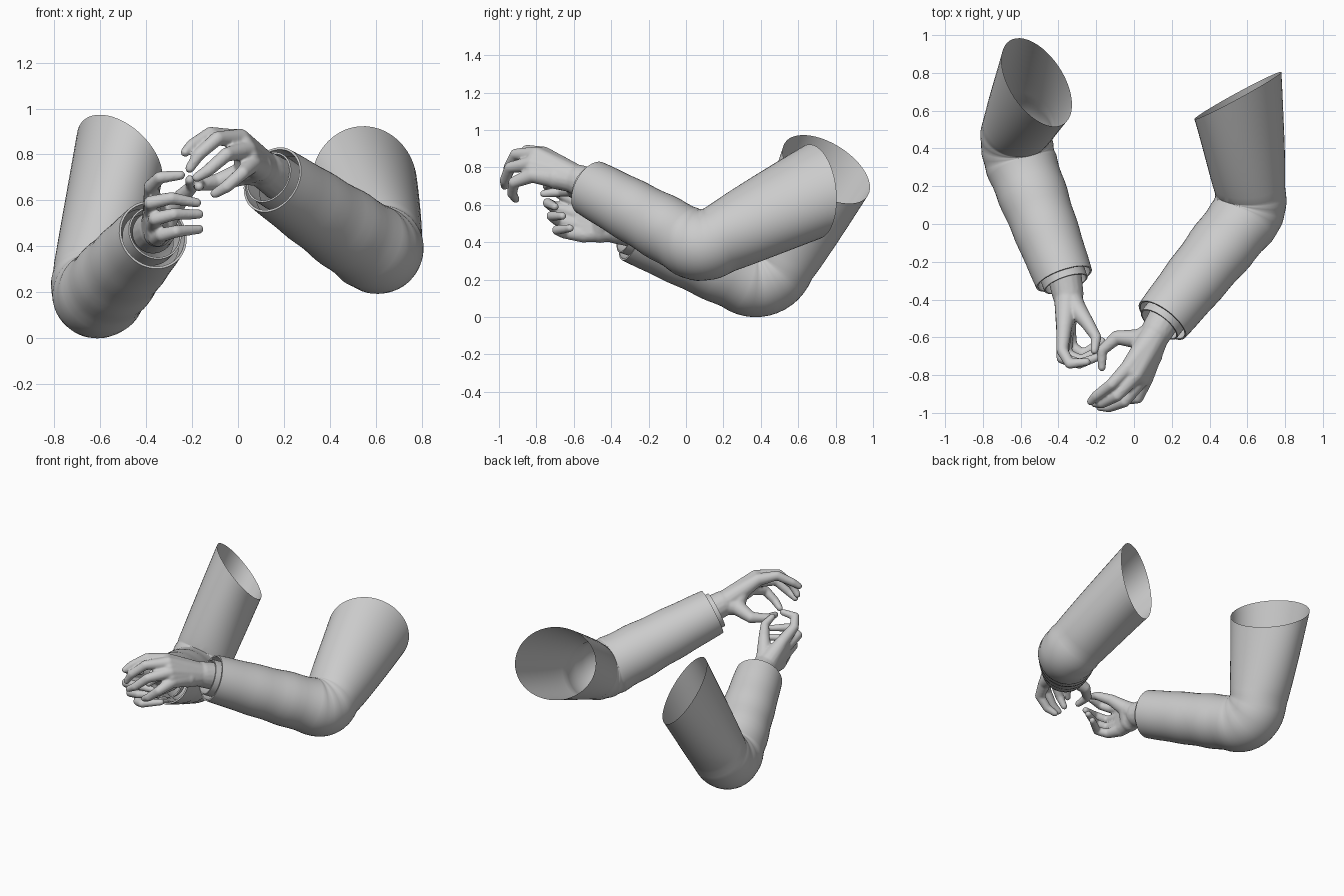
import bpy, bmesh, math
from mathutils import Vector

cube = bpy.data.objects.get("Cube")
if cube:
    bpy.data.objects.remove(cube, do_unlink=True)

grey = bpy.data.materials.new("plain grey")
grey.use_nodes = True
grey.diffuse_color = (0.6, 0.6, 0.6, 1)
grey.node_tree.nodes["Principled BSDF"].inputs["Base Color"].default_value = (0.6, 0.6, 0.6, 1)

SIDES = 48
SLIM = 0.95  # sleeve depth beside the elbow, relative to its width


def finish(bm, name):
    """Turn a bmesh into a smooth shaded object."""
    mesh = bpy.data.meshes.new(name)
    bm.normal_update()
    bm.to_mesh(mesh)
    bm.free()
    mesh.materials.append(grey)
    obj = bpy.data.objects.new(name, mesh)
    bpy.context.collection.objects.link(obj)
    bpy.ops.object.select_all(action='DESELECT')
    obj.select_set(True)
    bpy.context.view_layer.objects.active = obj
    bpy.ops.object.shade_smooth_by_angle(angle=math.radians(40))
    return obj


def ring(centre, along, side, r_side, r_up, plane=None):
    """Points of an elliptical section, sheared onto a cutting plane if given."""
    up = along.cross(side).normalized()
    points = []
    for i in range(SIDES):
        t = math.tau * i / SIDES
        offset = side * (r_side * math.cos(t)) + up * (r_up * math.sin(t))
        if plane:
            offset -= along * (offset.dot(plane) / along.dot(plane))
        points.append(centre + offset)
    return points


def loft(rings, name):
    bm = bmesh.new()
    loops = [[bm.verts.new(p) for p in r] for r in rings]
    for a, b in zip(loops, loops[1:]):
        for i in range(SIDES):
            j = (i + 1) % SIDES
            bm.faces.new((a[i], a[j], b[j], b[i]))
    bmesh.ops.recalc_face_normals(bm, faces=bm.faces)
    return finish(bm, name)


def sleeve(prefix, cuff, elbow, shoulder, rim, r_cuff, r_elbow, r_side, r_up):
    """Bent sleeve: straight forearm, elbow fanned about its crease, upper arm."""
    cuff, elbow, shoulder, rim = map(Vector, (cuff, elbow, shoulder, rim))
    fore = (elbow - cuff).normalized()
    upper = (shoulder - elbow).normalized()
    side = upper.cross(fore).normalized()
    inner = (upper - fore).normalized()
    crease = elbow + inner * r_elbow

    def elbow_section(f):
        """Direction, centre and depth of the sleeve, pointed at mid bend."""
        t = fore.slerp(upper, f)
        out = t.cross(side).normalized()
        if out.dot(inner) > 0:
            out.negate()
        r = r_elbow * (SLIM + (1 - SLIM) * math.sin(math.pi * f))
        return t, crease + out * r, r

    rings = []
    # turned-in lip of the cuff
    thin = r_cuff - 0.01
    rings.append(ring(cuff + fore * 0.08, fore, side, thin, thin))
    rings.append(ring(cuff, fore, side, thin, thin))
    # forearm
    start = elbow_section(0)[1]
    for i in range(14):
        f = i / 14
        r = r_cuff + (r_elbow - r_cuff) * f ** 0.9
        r += 0.004 * f * math.sin(f * 19)
        rings.append(ring(cuff.lerp(start, f), fore, side, r, r * (1 + (SLIM - 1) * f)))
    # elbow
    for i in range(13):
        t, c, depth = elbow_section(i / 12)
        r = r_elbow * (1 + 0.012 * math.sin(i * 1.6))
        rings.append(ring(c, t, side, r, depth * 1.01))
    # upper arm, gradually turning to the cut of the open end
    end, depth = elbow_section(1)[1:]
    for i in range(1, 15):
        f = i / 14
        plane = upper.lerp(rim.normalized(), f * f).normalized()
        s = f ** 0.8
        rings.append(ring(end.lerp(shoulder, f), upper, side,
                          r_elbow + (r_side - r_elbow) * s,
                          depth + (r_up - depth) * s, plane))
    loft(rings, prefix + "_sleeve")

    # shirt cuff showing beyond the sleeve
    outer, thin = r_cuff - 0.034, r_cuff - 0.042
    spans = ((0.06, outer), (-0.03, outer), (-0.03, thin), (0.06, thin))
    loft([ring(cuff + fore * d, fore, side, r, r) for d, r in spans],
         prefix + "_shirt_cuff")


def chain(bm, points, radii):
    """Balls joined by tapered rods."""
    for p, r in zip(points, radii):
        ball = bmesh.ops.create_uvsphere(bm, u_segments=16, v_segments=10, radius=r)
        bmesh.ops.translate(bm, verts=ball["verts"], vec=p)
    for a, b, ra, rb in zip(points, points[1:], radii, radii[1:]):
        d = b - a
        m = d.to_track_quat('Z', 'Y').to_matrix().to_4x4()
        m.translation = (a + b) / 2
        bmesh.ops.create_cone(bm, cap_ends=True, segments=16, radius1=ra,
                              radius2=rb, depth=d.length, matrix=m)


def hand(name, inside, wrist, fingers, thumb):
    bm = bmesh.new()
    inside, wrist = Vector(inside), Vector(wrist)
    fingers = [[Vector(p) for p in f] for f in fingers]
    thumb = [Vector(p) for p in thumb]
    chain(bm, [inside, wrist], [0.092, 0.084])
    for points in fingers:
        chain(bm, [wrist] + points, [0.075, 0.042, 0.031, 0.027, 0.021])
    # palm filled between neighbouring knuckles
    for a, b in zip(fingers, fingers[1:]):
        chain(bm, [wrist, (a[0] + b[0]) / 2], [0.075, 0.042])
    chain(bm, [wrist] + thumb, [0.07, 0.054, 0.037, 0.028, 0.021])
    # web between thumb and first finger, and the heel of the hand
    palm = wrist.lerp(fingers[0][0], 0.6)
    chain(bm, [thumb[0], palm], [0.048, 0.048])
    chain(bm, [thumb[0], wrist.lerp(fingers[3][0], 0.5)], [0.054, 0.062])
    obj = finish(bm, name)
    # blend the parts into one skin
    skin = obj.modifiers.new("skin", 'REMESH')
    skin.mode = 'VOXEL'
    skin.voxel_size = 0.007
    skin.use_smooth_shade = True
    soft = obj.modifiers.new("soften", 'SMOOTH')
    soft.factor = 0.5
    soft.iterations = 7


# left arm, reaching higher
sleeve("left", cuff=(.15, -.51, .69), elbow=(.61, .085, .385), shoulder=(.55, .68, .67),
       rim=(-.47, .87, .06), r_cuff=.152, r_elbow=.19, r_side=.215, r_up=.265)
hand("left_hand", inside=(.18, -.47, .69), wrist=(.12, -.57, .73), fingers=[
    [(-.03, -.76, .87), (-.12, -.85, .89), (-.2, -.91, .84), (-.23, -.94, .81)],
    [(.01, -.8, .87), (-.09, -.91, .87), (-.17, -.95, .8), (-.21, -.95, .74)],
    [(.04, -.82, .82), (-.05, -.94, .8), (-.13, -.97, .73), (-.18, -.97, .7)],
    [(.06, -.82, .76), (.02, -.92, .72), (-.05, -.93, .66), (-.1, -.91, .63)],
], thumb=[(.03, -.61, .72), (-.09, -.6, .68), (-.17, -.67, .67), (-.17, -.76, .66)])

# right arm, held lower
sleeve("right", cuff=(-.37, -.29, .45), elbow=(-.62, .42, .2), shoulder=(-.515, .75, .79),
       rim=(.6, .5, .62), r_cuff=.155, r_elbow=.19, r_side=.195, r_up=.27)
hand("right_hand", inside=(-.37, -.26, .46), wrist=(-.35, -.37, .475), fingers=[
    [(-.37, -.55, .6), (-.38, -.67, .66), (-.34, -.74, .7), (-.25, -.73, .71)],
    [(-.37, -.58, .55), (-.38, -.71, .59), (-.29, -.74, .61), (-.18, -.7, .59)],
    [(-.36, -.57, .49), (-.36, -.69, .52), (-.28, -.72, .54), (-.17, -.66, .54)],
    [(-.35, -.55, .44), (-.33, -.65, .45), (-.27, -.69, .465), (-.17, -.62, .475)],
], thumb=[(-.31, -.44, .53), (-.25, -.52, .61), (-.2, -.6, .66), (-.21, -.67, .69)])
